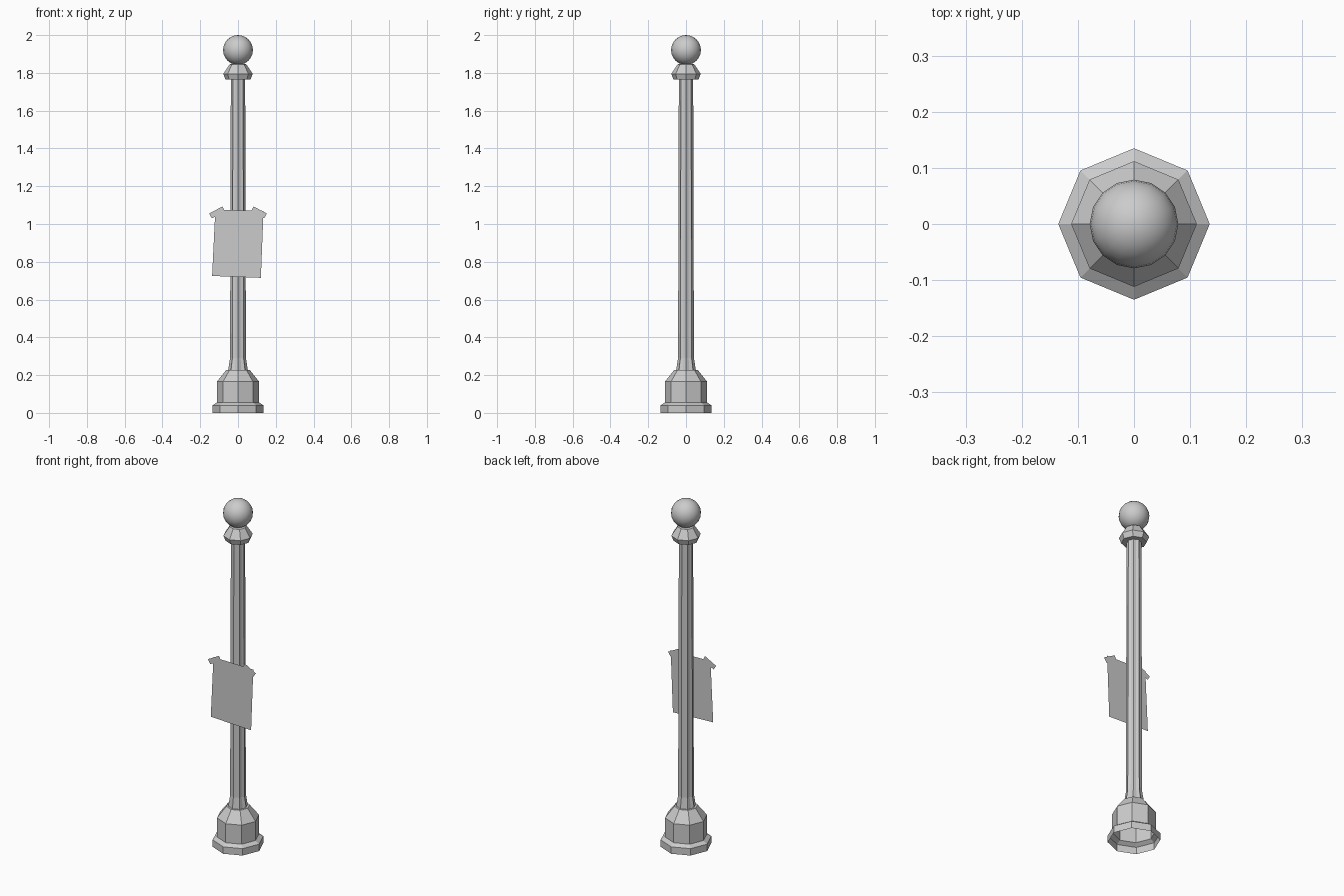
import bpy, bmesh
from math import pi, cos, sin

cube = bpy.data.objects.get("Cube")
if cube:
    bpy.data.objects.remove(cube)

GREY = (0.6, 0.6, 0.6, 1)
mat = bpy.data.materials.new("plain grey")
mat.use_nodes = True
mat.diffuse_color = GREY
mat.node_tree.nodes["Principled BSDF"].inputs["Base Color"].default_value = GREY


def finish(bm, name):
    mesh = bpy.data.meshes.new(name)
    bm.to_mesh(mesh)
    bm.free()
    mesh.materials.append(mat)
    obj = bpy.data.objects.new(name, mesh)
    bpy.context.collection.objects.link(obj)
    return obj


def lathe(name, profile, sides=8, flute=1.0):
    """Stack rings of (radius, z); odd corners are scaled by flute."""
    bm = bmesh.new()
    rings = []
    for r, z in profile:
        ring = []
        for i in range(sides):
            a = 2 * pi * i / sides
            rr = r * (flute if i % 2 else 1)
            ring.append(bm.verts.new((rr * cos(a), rr * sin(a), z)))
        rings.append(ring)
    for low, high in zip(rings, rings[1:]):
        for i in range(sides):
            j = (i + 1) % sides
            bm.faces.new((low[i], low[j], high[j], high[i]))
    return finish(bm, name)


def plate(name, outline, y):
    bm = bmesh.new()
    bm.faces.new([bm.verts.new((x, y, z)) for x, z in outline])
    return finish(bm, name)


# Octagonal base, open underneath
lathe("base", [(0.135, 0), (0.135, 0.04), (0.112, 0.055), (0.112, 0.165),
               (0.062, 0.228), (0.04, 0.228)])

# Fluted pole with a flared foot
lathe("pole", [(0.052, 0.228), (0.042, 0.29), (0.038, 1.77)], 16, 0.86)

# Octagonal collar under the ball
lathe("collar", [(0.036, 1.765), (0.066, 1.765), (0.078, 1.795), (0.045, 1.845),
                 (0.02, 1.85)])

# Ball finial
bm = bmesh.new()
bmesh.ops.create_uvsphere(bm, u_segments=16, v_segments=12, radius=0.079)
bmesh.ops.translate(bm, verts=bm.verts, vec=(0, 0, 1.921))
for f in bm.faces:
    f.smooth = True
finish(bm, "ball")

# Crooked paper notice held by two strips of tape
plate("notice", [(-0.137, 0.725), (0.121, 0.715), (0.135, 1.07), (-0.12, 1.075)], -0.053)
for side, name in ((-1, "right_tape"), (1, "left_tape")):
    strip = [(0.082, 1.093), (0.153, 1.055), (0.138, 1.03), (0.07, 1.067)]
    plate(name, [(side * x, z) for x, z in strip][::-side], -0.056)
